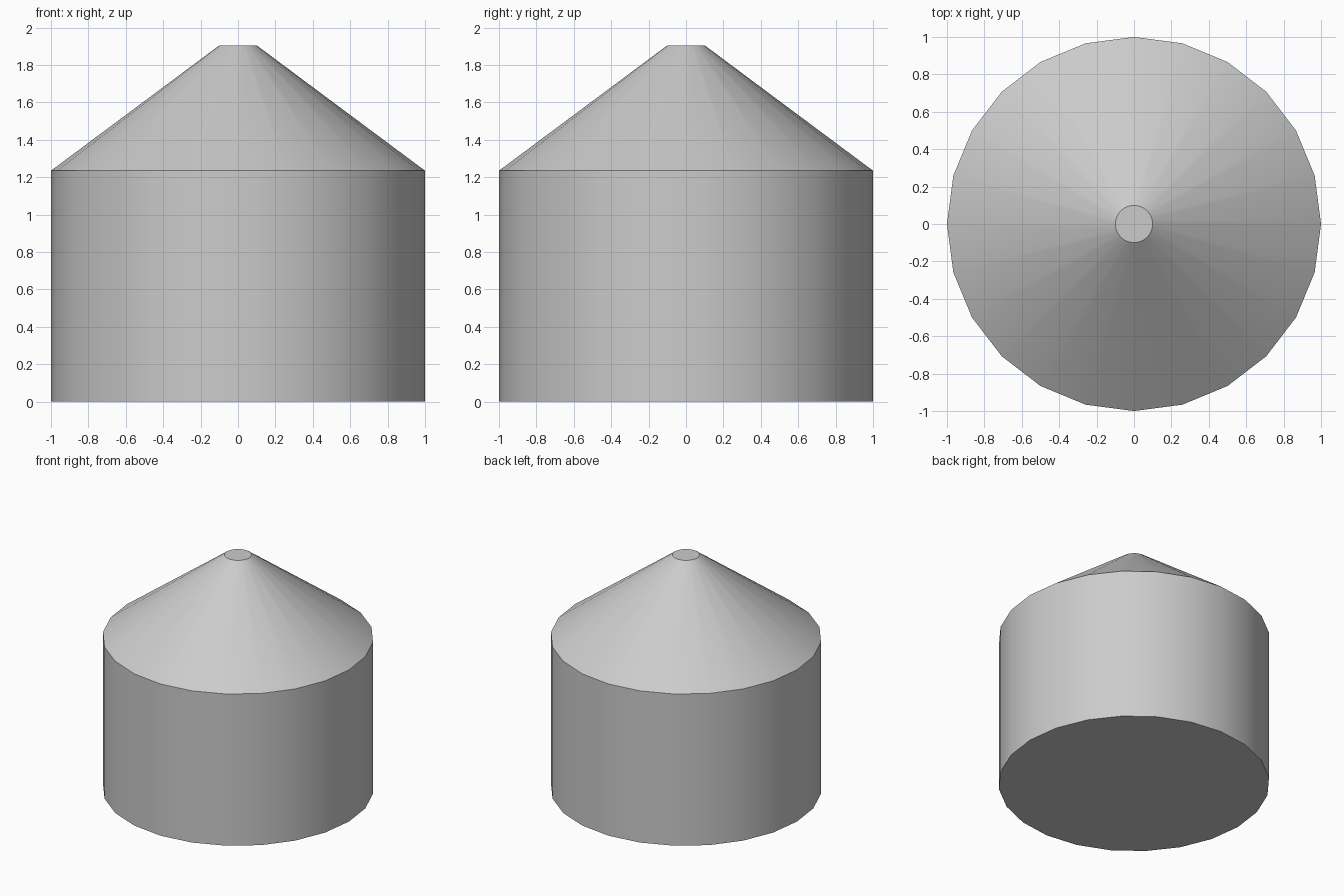
import bpy
import bmesh
import math

SIDES = 24
WALL_TOP = 1.235
PEAK = 1.905
CAP_RADIUS = 0.1

cube = bpy.data.objects.get("Cube")
if cube:
    bpy.data.objects.remove(cube, do_unlink=True)

grey = bpy.data.materials.new("plain_grey")
grey.use_nodes = True
colour = (0.6, 0.6, 0.6, 1)
grey.diffuse_color = colour
grey.node_tree.nodes["Principled BSDF"].inputs["Base Color"].default_value = colour

# Closed silo: straight round wall, conical roof and small flat cap
profile = [(1, 0), (1, WALL_TOP), (CAP_RADIUS, PEAK)]
bm = bmesh.new()
rings = []
for radius, height in profile:
    angles = [2 * math.pi * i / SIDES for i in range(SIDES)]
    rings.append([bm.verts.new((radius * math.cos(a), radius * math.sin(a), height))
                  for a in angles])

for low, high in zip(rings, rings[1:]):
    for i in range(SIDES):
        j = (i + 1) % SIDES
        bm.faces.new((low[i], low[j], high[j], high[i]))

# Floor and roof cap
bm.faces.new(list(reversed(rings[0])))
bm.faces.new(rings[-1])

mesh = bpy.data.meshes.new("silo")
bm.to_mesh(mesh)
bm.free()
mesh.materials.append(grey)
silo = bpy.data.objects.new("silo", mesh)
bpy.context.collection.objects.link(silo)

# Smooth round surfaces with crisp eaves, cap and floor edges
bpy.ops.object.select_all(action="DESELECT")
silo.select_set(True)
bpy.context.view_layer.objects.active = silo
bpy.ops.object.shade_smooth_by_angle(angle=math.radians(30))
